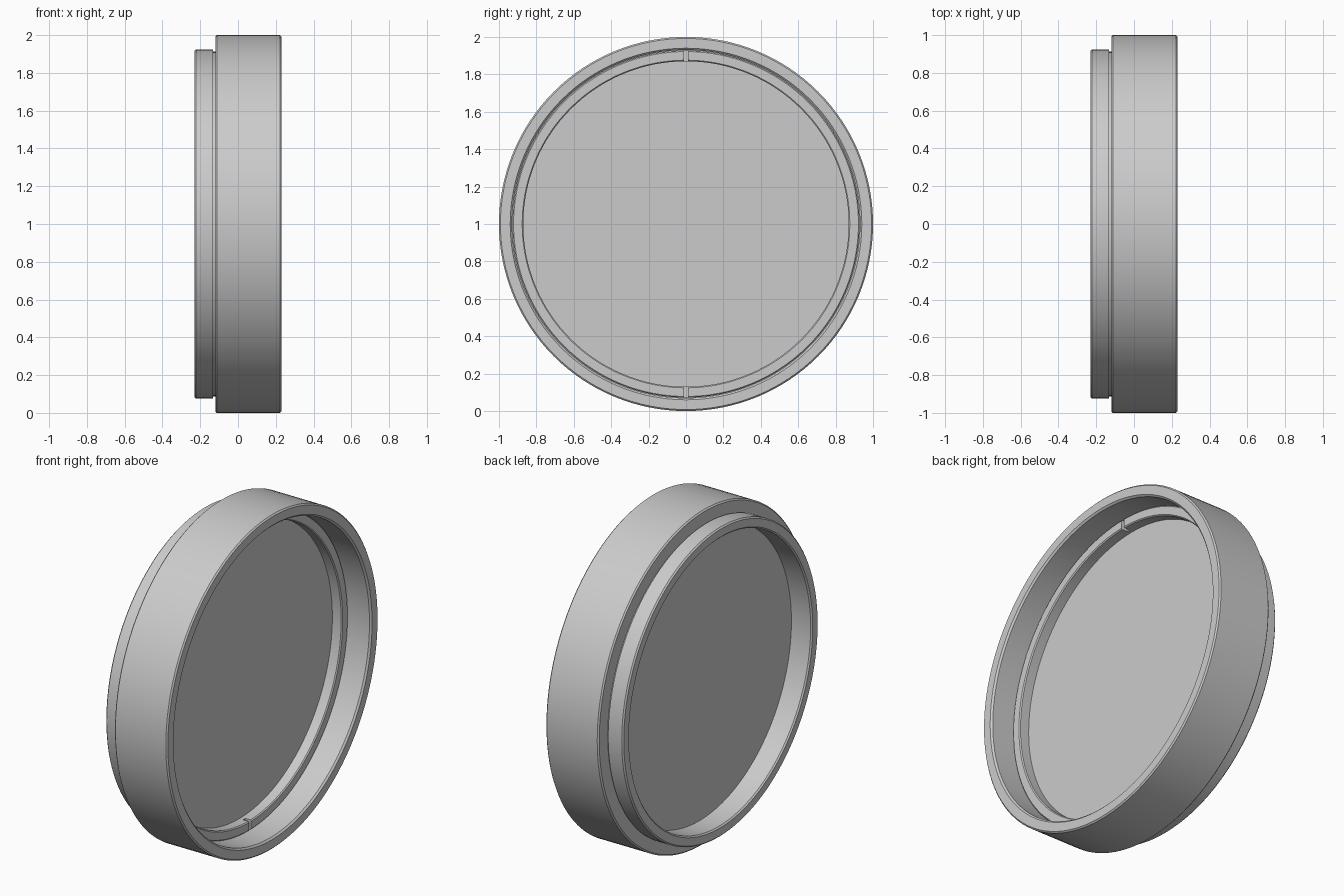
import bpy, bmesh, math
from mathutils import Matrix

cube = bpy.data.objects.get("Cube")
if cube:
    bpy.data.objects.remove(cube, do_unlink=True)

SEGMENTS = 128

grey = bpy.data.materials.new("plain_grey")
grey.use_nodes = True
grey.diffuse_color = (0.6, 0.6, 0.6, 1)
grey.node_tree.nodes["Principled BSDF"].inputs["Base Color"].default_value = (0.6, 0.6, 0.6, 1)


def add_object(name, bm):
    bmesh.ops.recalc_face_normals(bm, faces=bm.faces)
    mesh = bpy.data.meshes.new(name)
    bm.to_mesh(mesh)
    bm.free()
    mesh.materials.append(grey)
    obj = bpy.data.objects.new(name, mesh)
    bpy.context.collection.objects.link(obj)
    return obj


def activate(obj):
    bpy.ops.object.select_all(action='DESELECT')
    obj.select_set(True)
    bpy.context.view_layer.objects.active = obj


def lathe(name, profile):
    """Revolve a closed (x, radius) profile around the x axis at z = 1."""
    bm = bmesh.new()
    rings = []
    for i in range(SEGMENTS):
        a = 2 * math.pi * i / SEGMENTS
        rings.append([bm.verts.new((x, r * math.sin(a), 1 + r * math.cos(a)))
                      for x, r in profile])
    n = len(profile)
    for i, ring in enumerate(rings):
        following = rings[(i + 1) % SEGMENTS]
        for j in range(n):
            k = (j + 1) % n
            bm.faces.new((ring[j], ring[k], following[k], following[j]))
    return add_object(name, bm)


def smooth(obj):
    activate(obj)
    bpy.ops.object.shade_smooth_by_angle(angle=math.radians(30))


# Outer frame: wide front barrel, undercut, narrower rear collar, inner lip
frame = lathe("frame", [
    (0.23, 0.94), (0.23, 0.992), (0.222, 1.0),
    (-0.112, 1.0), (-0.12, 0.992), (-0.12, 0.912),
    (-0.132, 0.912), (-0.132, 0.925), (-0.222, 0.925), (-0.23, 0.917),
    (-0.23, 0.87), (-0.222, 0.862),
    (-0.095, 0.862), (-0.095, 0.93), (0.22, 0.93),
])
smooth(frame)

# Retaining ring holding the disc in the bore
ring = lathe("retaining_ring", [
    (0.016, 0.87), (0.074, 0.87), (0.08, 0.876),
    (0.08, 0.922), (0.074, 0.928), (0.016, 0.928),
])

# Spanner slots at the top and bottom of the retaining ring
bm = bmesh.new()
for side in (1, -1):
    bmesh.ops.create_cube(bm, size=1, matrix=Matrix.Translation((0.08, 0, 1 + side * 0.9))
                          @ Matrix.Diagonal((0.08, 0.022, 0.12, 1)))
cutter = add_object("slot_cutter", bm)
cutter.hide_render = True
slots = ring.modifiers.new("slots", 'BOOLEAN')
slots.operation = 'DIFFERENCE'
slots.solver = 'EXACT'
slots.object = cutter
activate(ring)
bpy.ops.object.modifier_apply(modifier=slots.name)
bpy.data.objects.remove(cutter, do_unlink=True)
smooth(ring)

# Flat disc seated between the lip and the retaining ring
bm = bmesh.new()
bmesh.ops.create_cone(bm, cap_ends=True, segments=SEGMENTS, radius1=0.92, radius2=0.92, depth=0.109,
                      matrix=Matrix.Translation((-0.04, 0, 1)) @ Matrix.Rotation(math.pi / 2, 4, 'Y'))
disc = add_object("disc", bm)
smooth(disc)
